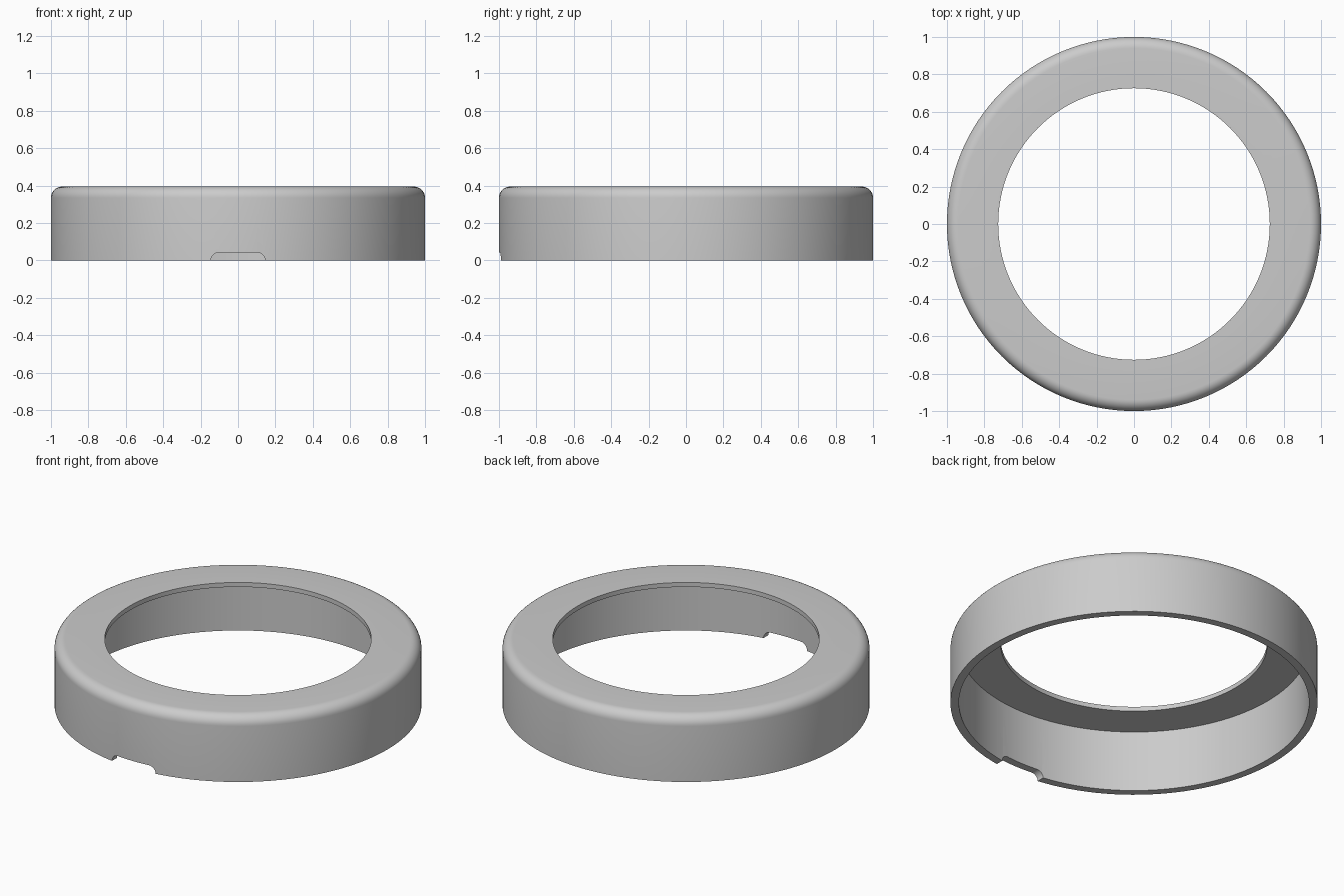
import bpy, bmesh, math

cube = bpy.data.objects.get("Cube")
if cube:
    bpy.data.objects.remove(cube, do_unlink=True)

SEGMENTS = 128
HEIGHT, CEILING = 0.395, 0.368
OUTER, INNER, HOLE = 1.0, 0.954, 0.726
FILLET = 0.06

grey = bpy.data.materials.new("plain grey")
grey.use_nodes = True
colour = (0.6, 0.6, 0.6, 1)
grey.diffuse_color = colour
grey.node_tree.nodes["Principled BSDF"].inputs["Base Color"].default_value = colour


def make_object(name, bm):
    bmesh.ops.recalc_face_normals(bm, faces=bm.faces[:])
    mesh = bpy.data.meshes.new(name)
    bm.to_mesh(mesh)
    bm.free()
    mesh.materials.append(grey)
    obj = bpy.data.objects.new(name, mesh)
    bpy.context.collection.objects.link(obj)
    return obj


def arc(cx, cz, radius, start, end, steps):
    angles = [math.radians(start + (end - start) * i / steps) for i in range(steps + 1)]
    return [(cx + radius * math.cos(a), cz + radius * math.sin(a)) for a in angles]


# Ring: closed cross-section with a rounded top edge, swept about z
profile = [(INNER, 0), (OUTER, 0)]
profile += arc(OUTER - FILLET, HEIGHT - FILLET, FILLET, 0, 90, 8)
profile += [(HOLE, HEIGHT), (HOLE, CEILING), (INNER, CEILING)]
bm = bmesh.new()
rings = []
for i in range(SEGMENTS):
    a = math.tau * i / SEGMENTS
    rings.append([bm.verts.new((r * math.cos(a), r * math.sin(a), z)) for r, z in profile])
for i, ring in enumerate(rings):
    after = rings[(i + 1) % SEGMENTS]
    for j in range(len(profile)):
        k = (j + 1) % len(profile)
        bm.faces.new((ring[j], after[j], after[k], ring[k]))
cover = make_object("ring_cover", bm)

# Notch cutter: rounded slot through the front wall at the bottom edge
NOTCH, RISE = 0.145, 0.042
outline = [(NOTCH, -0.1)] + arc(NOTCH - RISE, 0, RISE, 0, 90, 8)
outline += [(-x, z) for x, z in reversed(outline)]
bm = bmesh.new()
face = bm.faces.new([bm.verts.new((x, -1.1, z)) for x, z in outline])
moved = bmesh.ops.extrude_face_region(bm, geom=[face])["geom"]
bmesh.ops.translate(bm, vec=(0, 0.3, 0),
                    verts=[v for v in moved if isinstance(v, bmesh.types.BMVert)])
cutter = make_object("notch_cutter", bm)
cutter.hide_render = True
cutter.hide_viewport = False

# Cut the notch and keep the plain mesh
cut = cover.modifiers.new("notch", 'BOOLEAN')
cut.operation = 'DIFFERENCE'
cut.solver = 'EXACT'
cut.object = cutter
bpy.ops.object.select_all(action='DESELECT')
bpy.context.view_layer.objects.active = cover
cover.select_set(True)
bpy.ops.object.modifier_apply(modifier=cut.name)
bpy.data.objects.remove(cutter, do_unlink=True)

bpy.ops.object.shade_smooth_by_angle(angle=math.radians(30))
